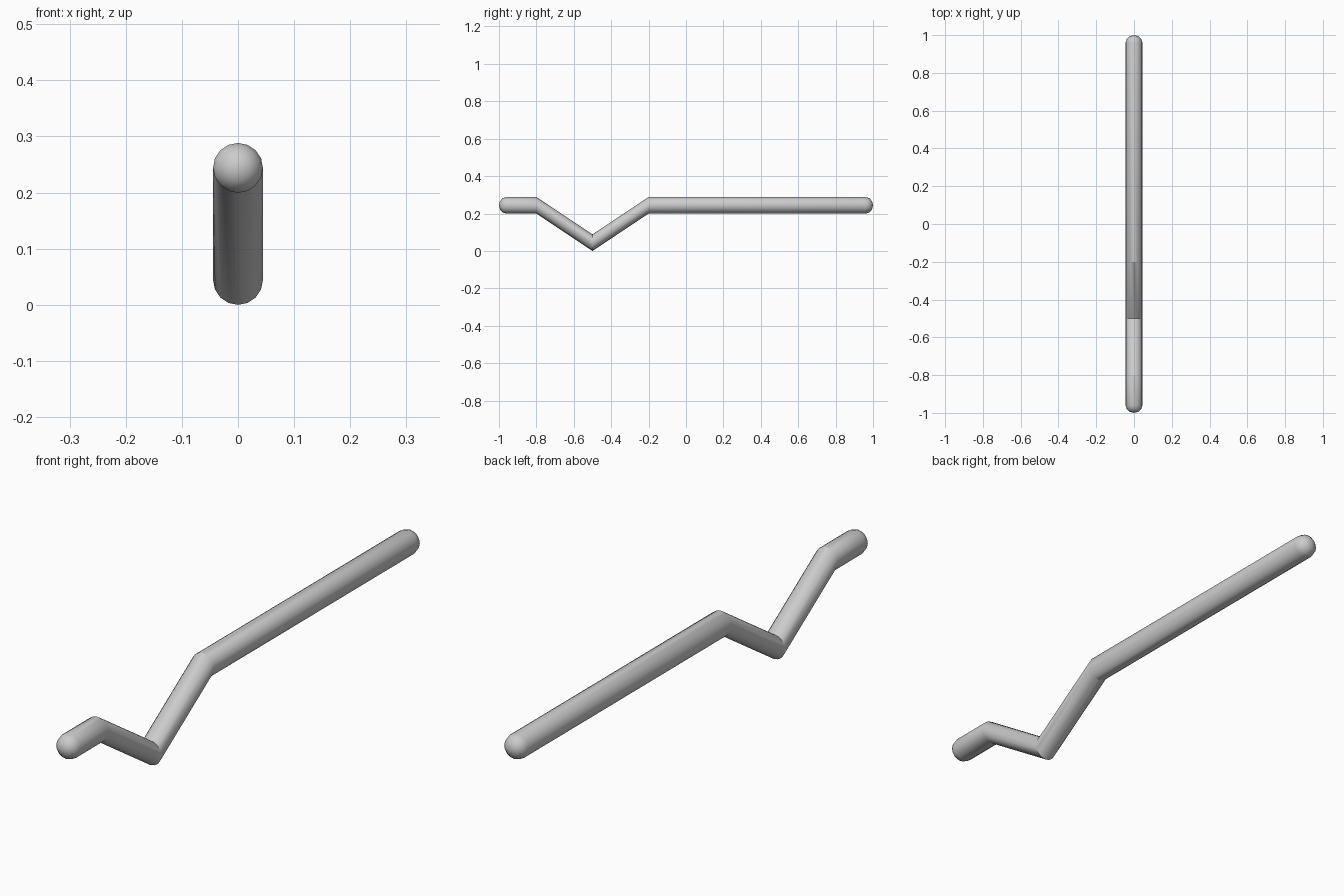
import bpy, bmesh, math

if "Cube" in bpy.data.objects:
    bpy.data.objects.remove(bpy.data.objects["Cube"])

R, SIDES = 0.0445, 16
HIGH, LOW = 0.244, 0.0445

# Path stations: (y, z, ring radius); rings stay upright so slopes are sheared
CAP = 0.04
dome = [(CAP * (1 - math.cos(a)), R * math.sin(a))
        for a in (math.radians(d) for d in (30, 60))]
stations = [(-1 + d, HIGH, r) for d, r in dome]
stations += [(-1 + CAP, HIGH, R), (-0.8, HIGH, R), (-0.5, LOW, R),
             (-0.2, HIGH, R), (1 - CAP, HIGH, R)]
stations += [(1 - d, HIGH, r) for d, r in reversed(dome)]

bm = bmesh.new()
rings = []
for y, z, r in stations:
    rings.append([bm.verts.new((r * math.cos(2 * math.pi * i / SIDES), y,
                                z + r * math.sin(2 * math.pi * i / SIDES)))
                  for i in range(SIDES)])

# Tube walls
for a, b in zip(rings, rings[1:]):
    for i in range(SIDES):
        j = (i + 1) % SIDES
        bm.faces.new((a[i], a[j], b[j], b[i]))

# Dome tips
for ring, y in ((rings[0], -1), (rings[-1], 1)):
    tip = bm.verts.new((0, y, HIGH))
    for i in range(SIDES):
        bm.faces.new((ring[i], ring[(i + 1) % SIDES], tip))

bmesh.ops.recalc_face_normals(bm, faces=bm.faces)
mesh = bpy.data.meshes.new("bent_rod")
bm.to_mesh(mesh)
bm.free()
rod = bpy.data.objects.new("bent_rod", mesh)
bpy.context.collection.objects.link(rod)

# Smooth shading, keeping the bends crisp
bpy.context.view_layer.objects.active = rod
rod.select_set(True)
bpy.ops.object.shade_smooth_by_angle(angle=math.radians(32))
